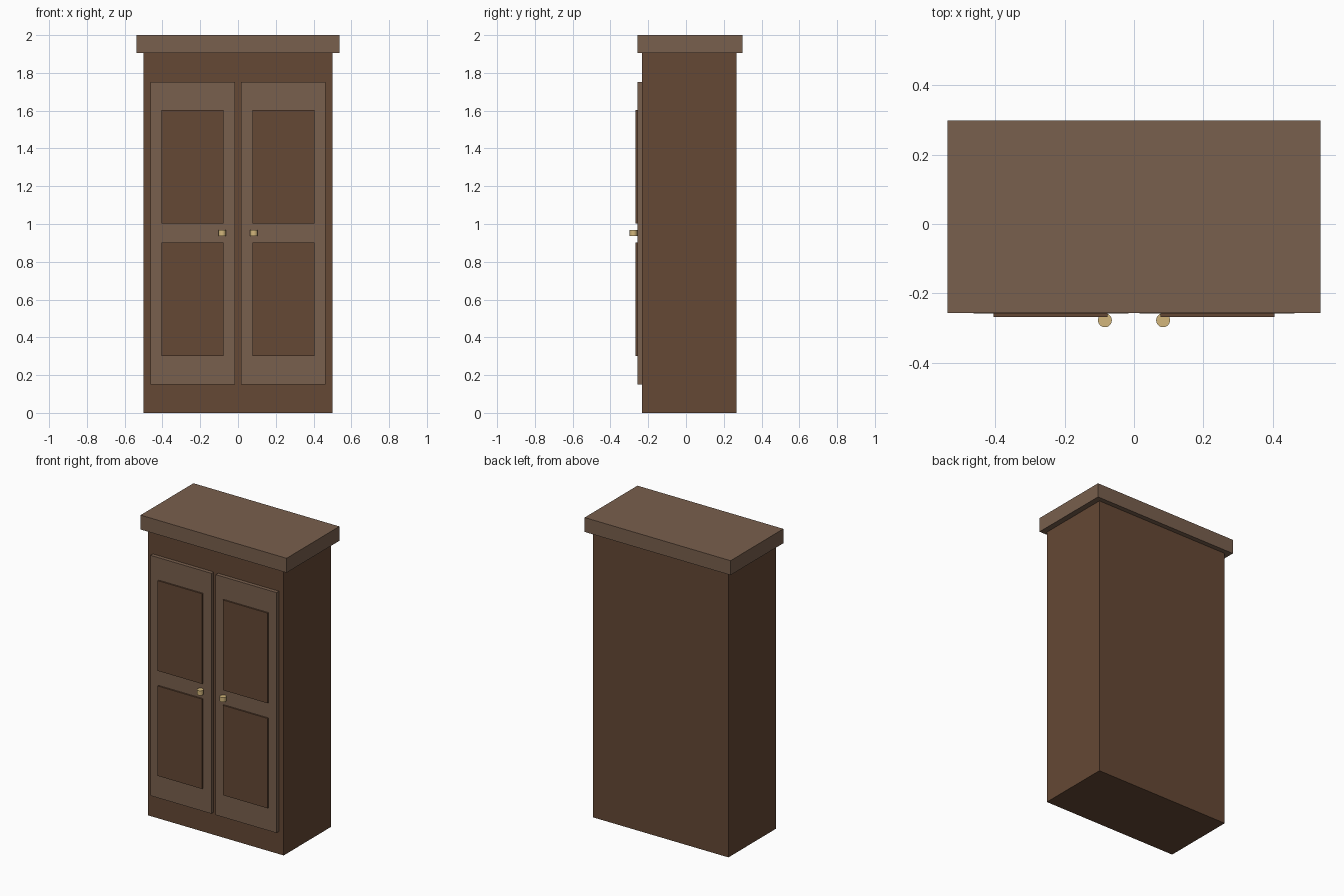
import bpy

if "Cube" in bpy.data.objects:
    bpy.data.objects.remove(bpy.data.objects["Cube"])


def material(name, rgb):
    m = bpy.data.materials.new(name)
    m.diffuse_color = (*rgb, 1)
    m.use_nodes = True
    m.node_tree.nodes["Principled BSDF"].inputs["Base Color"].default_value = m.diffuse_color
    return m


dark_wood = material("dark_wood", (0.13, 0.065, 0.035))
light_wood = material("light_wood", (0.19, 0.115, 0.075))
brass = material("brass", (0.65, 0.47, 0.2))


def box(name, x, y, z, mat):
    """Box spanning the given (min, max) ranges."""
    bpy.ops.mesh.primitive_cube_add(
        size=1, location=[(a + b) / 2 for a, b in (x, y, z)])
    ob = bpy.context.object
    ob.name = name
    ob.scale = [b - a for a, b in (x, y, z)]
    bpy.ops.object.transform_apply(location=False, rotation=False, scale=True)
    ob.data.materials.append(mat)
    return ob


# Carcass and overhanging cornice
box("body", (-0.5, 0.5), (-0.233, 0.267), (0, 1.904), dark_wood)
box("cornice", (-0.538, 0.538), (-0.257, 0.299), (1.904, 2.0), light_wood)

for side, s in (("left", -1), ("right", 1)):
    def span(a, b):
        return tuple(sorted((s * a, s * b)))

    # Door with two raised panels
    box(side + "_door", span(0.016, 0.464), (-0.258, -0.233), (0.15, 1.752), light_wood)
    for level, z in (("lower", (0.302, 0.901)), ("upper", (1.002, 1.603))):
        box(f"{side}_{level}_panel", span(0.076, 0.405), (-0.268, -0.258), z, dark_wood)

    # Upright round knob
    bpy.ops.mesh.primitive_cylinder_add(
        vertices=24, radius=0.02, depth=0.031, location=(s * 0.084, -0.278, 0.952))
    knob = bpy.context.object
    knob.name = side + "_knob"
    knob.data.materials.append(brass)
    bpy.ops.object.shade_smooth_by_angle()
